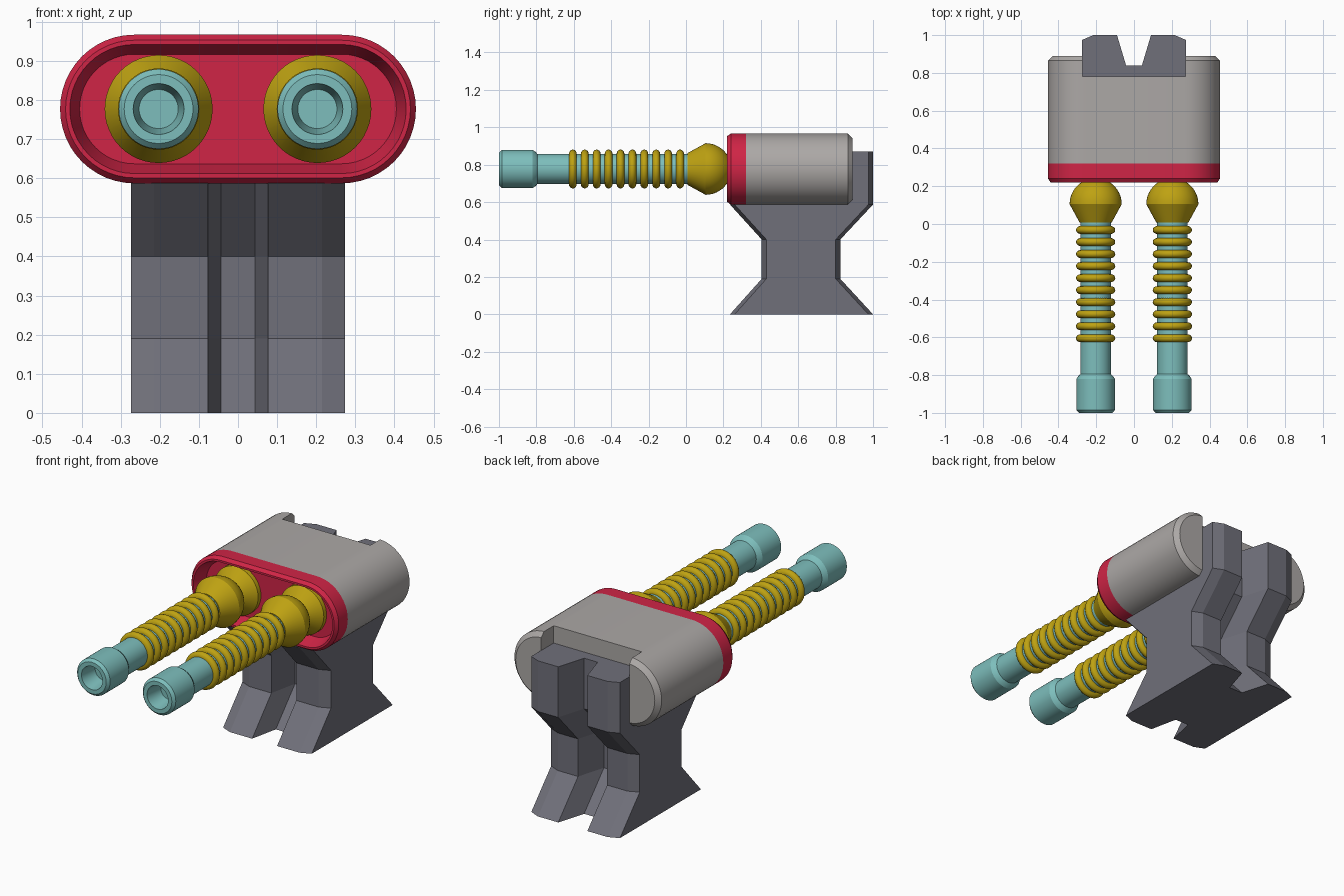
import bpy, bmesh, math

if "Cube" in bpy.data.objects:
    bpy.data.objects.remove(bpy.data.objects["Cube"])

def material(name, rgb):
    m = bpy.data.materials.new(name)
    m.diffuse_color = (*rgb, 1)
    m.use_nodes = True
    m.node_tree.nodes["Principled BSDF"].inputs["Base Color"].default_value = m.diffuse_color
    return m

RED = material("crimson", (0.63, 0.018, 0.061))
TEAL = material("teal", (0.205, 0.515, 0.503))
GOLD = material("gold", (0.515, 0.361, 0.006))
PALE = material("pale grey", (0.413, 0.392, 0.381))
DARK = material("dark grey", (0.162, 0.162, 0.195))
CZ = 0.777      # height of the barrel axis
BX = 0.203      # sideways offset of each barrel

def loft(name, rings, mat):
    """Skin a list of equally long point rings and cap both ends."""
    bm = bmesh.new()
    loops = [[bm.verts.new(p) for p in ring] for ring in rings]
    for a, b in zip(loops, loops[1:]):
        for i in range(len(a)):
            j = (i + 1) % len(a)
            bm.faces.new((a[i], a[j], b[j], b[i]))
    bm.faces.new(loops[0])
    bm.faces.new(loops[-1])
    bmesh.ops.recalc_face_normals(bm, faces=bm.faces)
    me = bpy.data.meshes.new(name)
    bm.to_mesh(me)
    bm.free()
    ob = bpy.data.objects.new(name, me)
    bpy.context.collection.objects.link(ob)
    me.materials.append(mat)
    return ob

def smooth(ob, deg=28):
    ob.data.shade_smooth()
    ob.data.set_sharp_from_angle(angle=math.radians(deg))

def lathe(name, profile, x, mat, n=48):
    """Turn (y, radius) pairs about a barrel axis."""
    rings = [[(x + r * math.cos(2 * math.pi * i / n), y,
               CZ + r * math.sin(2 * math.pi * i / n)) for i in range(n)]
             for y, r in profile]
    ob = loft(name, rings, mat)
    smooth(ob)
    return ob

def stadium(y, r, half=0.265, n=24):
    pts = []
    for side, start in ((1, -90), (-1, 90)):
        for i in range(n + 1):
            a = math.radians(start + 180 * i / n)
            pts.append((side * half + r * math.cos(a), y, CZ + r * math.sin(a)))
    return pts

# Red front collar with a sloped recess
collar = loft("front_collar", [stadium(y, r) for y, r in (
    (0.30, 0.14), (0.22, 0.165), (0.22, 0.176), (0.24, 0.19), (0.32, 0.19))], RED)
smooth(collar)

# Pale housing, slotted at the back for the stand
housing = loft("housing", [stadium(y, r) for y, r in (
    (0.32, 0.19), (0.865, 0.19), (0.89, 0.165))], PALE)
bpy.ops.mesh.primitive_cube_add(size=1, location=(0, 0.98, CZ))
cutter = bpy.context.object
cutter.name = "slot_cutter"
cutter.scale = (0.545, 0.4, 0.6)
cutter.hide_render = True
mod = housing.modifiers.new("slot", 'BOOLEAN')
mod.operation = 'DIFFERENCE'
mod.solver = 'EXACT'
mod.object = cutter
bpy.context.view_layer.objects.active = housing
bpy.ops.object.modifier_apply(modifier=mod.name)
bpy.data.objects.remove(cutter)
smooth(housing)

# Waisted stand with a groove down the front and the back
def stand_ring(z, yf, yb):
    half = [(0.043, yf + 0.16), (0.077, yf), (0.215, yf), (0.274, yf + 0.025),
            (0.274, yb - 0.025), (0.215, yb), (0.09, yb), (0.042, yb - 0.16)]
    return ([(x, y, z) for x, y in half] +
            [(-x, y, z) for x, y in reversed(half)])

loft("stand", [stand_ring(*s) for s in (
    (0, 0.235, 1.0), (0.19, 0.405, 0.825), (0.4, 0.405, 0.825),
    (0.587, 0.235, 1.0), (0.6, 0.36, 1.0), (0.87, 0.36, 1.0))], DARK)

# Twin barrels
for side, label in ((-1, "left"), (1, "right")):
    x = side * BX
    # Tube with hollow muzzle
    lathe(label + "_barrel", [
        (-0.90, 0.05), (-1.0, 0.065), (-1.0, 0.088), (-0.985, 0.102),
        (-0.82, 0.102), (-0.805, 0.092), (-0.795, 0.081), (0.05, 0.081)], x, TEAL)
    # Rounded cooling rings
    for k in range(10):
        y = -0.605 + k * 0.0637
        prof = [(y - 0.021 * math.cos(math.pi * i / 8),
                 0.08 + 0.024 * math.sin(math.pi * i / 8)) for i in range(9)]
        lathe(f"{label}_cooling_ring_{k + 1}", prof, x, GOLD, 40)
    # Ball joint: cone, dome, then flared socket in the recess
    dome = [(0.105 + 0.138 * math.sin(math.radians(a)),
             0.138 * math.cos(math.radians(a))) for a in range(0, 57, 8)]
    lathe(label + "_ball_joint", [(0.008, 0.085)] + dome +
          [(0.275, 0.135), (0.305, 0.135)], x, GOLD)
